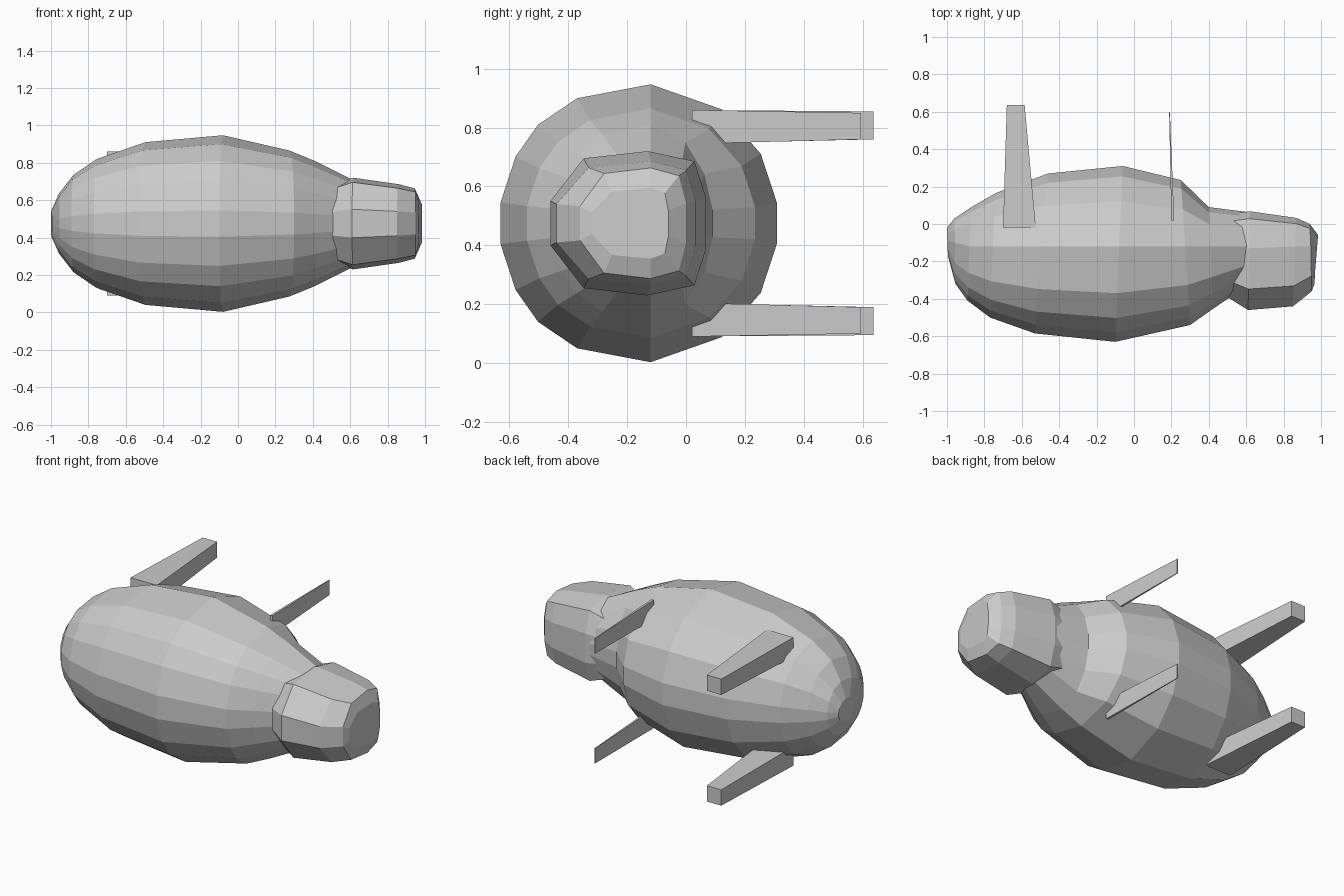
import bpy, bmesh

if "Cube" in bpy.data.objects:
    bpy.data.objects.remove(bpy.data.objects["Cube"])

ZC = 0.475  # lateral symmetry plane: the animal lies on its side, legs toward +y


def finish(name, bm):
    bmesh.ops.recalc_face_normals(bm, faces=bm.faces[:])
    me = bpy.data.meshes.new(name)
    bm.to_mesh(me)
    bm.free()
    ob = bpy.data.objects.new(name, me)
    bpy.context.collection.objects.link(ob)
    return ob


def bridge(bm, rings):
    for a, b in zip(rings, rings[1:]):
        n = len(a)
        for i in range(n):
            j = (i + 1) % n
            bm.faces.new((a[i], a[j], b[j], b[i]))
    bm.faces.new(rings[0])
    bm.faces.new(rings[-1])


def loft(name, sections, profile):
    """Sections: x at back, x at belly, y back, y widest, y belly, half width."""
    bm = bmesh.new()
    rings = []
    full = [(t, w) for t, w in profile] + [(t, -w) for t, w in reversed(profile)]
    for xt, xb, yt, yw, yb, hw in sections:
        ring = []
        for t, w in full:
            y = yw + (-t * (yb - yw) if t < 0 else t * (yt - yw))
            x = xt + (xb - xt) * (1 - t) / 2
            ring.append(bm.verts.new((x, y, ZC + w * hw)))
        rings.append(ring)
    bridge(bm, rings)
    return finish(name, bm)


def leg(name, side, base, foot):
    """Tapered four-sided leg; each end is x0, x1, y, inner, outer offset."""
    bm = bmesh.new()
    rings = []
    for x0, x1, y, d0, d1 in (base, foot):
        rings.append([bm.verts.new((x, y, ZC + side * d))
                      for x, d in ((x0, d0), (x1, d0), (x1, d1), (x0, d1))])
    bridge(bm, rings)
    return finish(name, bm)


# profile: +1 is the back, -1 the belly
body_profile = [(1, .15), (.9, .48), (.75, .71), (.49, .9), (0, 1),
                (-.56, .82), (-.87, .5), (-1, .14)]
head_profile = [(1, .31), (.66, .9), (0, 1), (-.8, .86), (-1, .36)]

# torso with neck
loft("body", [
    (-.995, -1.0, -.17, -.09, -.02, .07),
    (-.955, -.96, -.32, -.10, .03, .16),
    (-.89, -.87, -.41, -.12, .09, .26),
    (-.77, -.74, -.50, -.12, .165, .345),
    (-.53, -.46, -.585, -.12, .27, .435),
    (-.10, -.06, -.63, -.12, .31, .472),
    (.30, .25, -.54, -.12, .235, .39),
    (.42, .40, -.455, -.12, .09, .335),
    (.62, .60, -.32, -.12, .065, .235),
], body_profile)

# blocky head and muzzle
loft("head", [
    (.49, .50, -.385, -.13, .05, .20),
    (.61, .62, -.46, -.13, .068, .245),
    (.85, .87, -.44, -.12, .032, .21),
    (.95, .94, -.36, -.12, .0, .188),
    (.965, .985, -.32, -.12, -.06, .12),
], head_profile)

# paired legs
for side, label in ((1, "left"), (-1, "right")):
    leg("hind_leg_" + label, side,
        (-.70, -.525, -.02, .27, .385), (-.68, -.585, .637, .285, .38))
    leg("front_leg_" + label, side,
        (.20, .215, .02, .27, .385), (.188, .192, .595, .285, .375))
